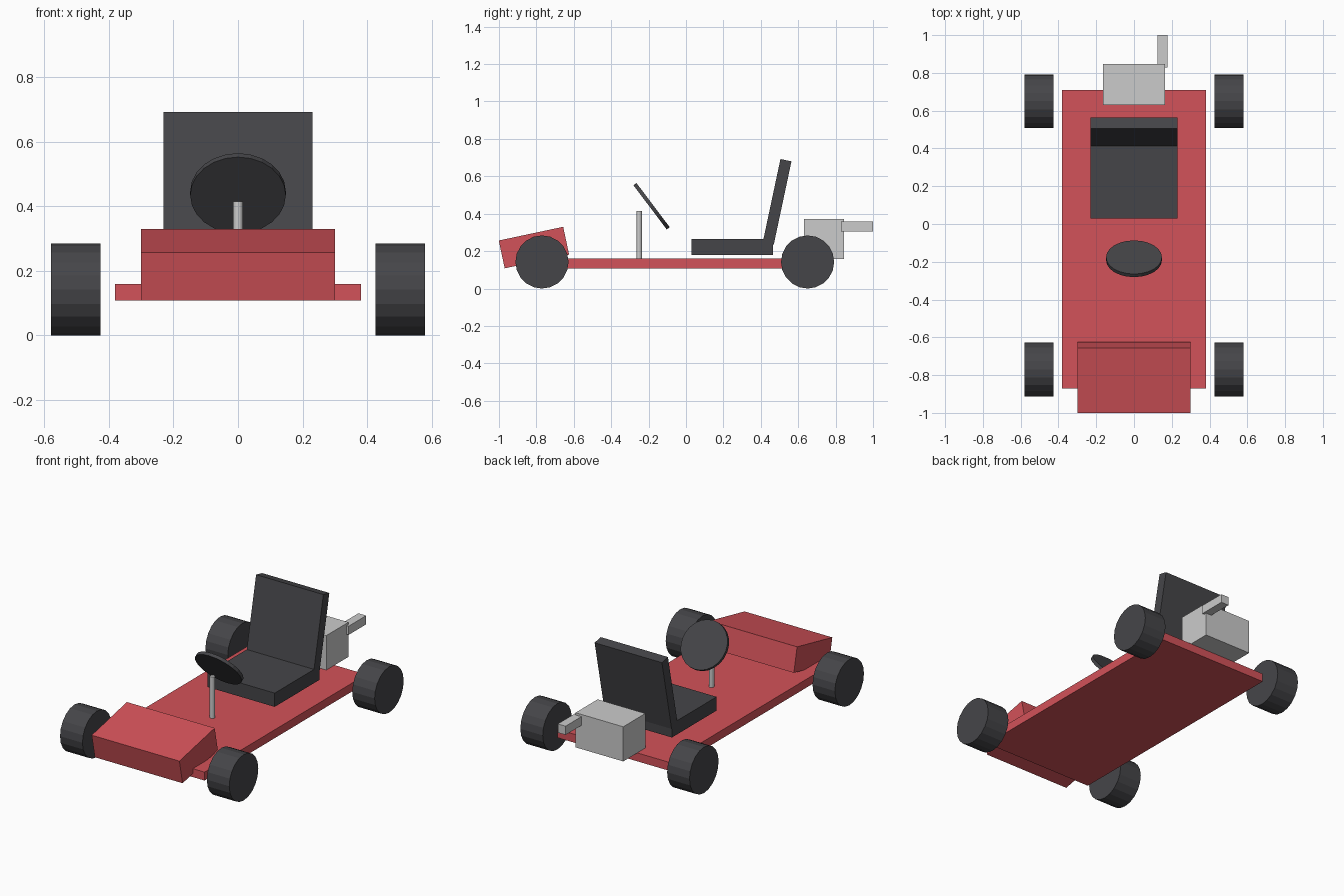
import bpy
from math import radians

if "Cube" in bpy.data.objects:
    bpy.data.objects.remove(bpy.data.objects["Cube"])


def paint(name, rgb):
    mat = bpy.data.materials.new(name)
    mat.diffuse_color = (*rgb, 1)
    mat.use_nodes = True
    mat.node_tree.nodes["Principled BSDF"].inputs["Base Color"].default_value = mat.diffuse_color
    return mat


red = paint("red_paint", (0.65, 0.085, 0.1))
dark = paint("dark_rubber", (0.06, 0.06, 0.066))


def finish(name, mat):
    obj = bpy.context.object
    obj.name = name
    if mat:
        obj.data.materials.append(mat)
    return obj


def box(name, loc, size, mat=None, tilt=0):
    bpy.ops.mesh.primitive_cube_add(size=1, location=loc, rotation=(radians(tilt), 0, 0))
    obj = finish(name, mat)
    obj.scale = size
    return obj


def cylinder(name, loc, radius, depth, sides, mat=None, rot=(0, 0, 0)):
    bpy.ops.mesh.primitive_cylinder_add(
        vertices=sides, radius=radius, depth=depth, location=loc,
        rotation=[radians(a) for a in rot])
    return finish(name, mat)


# Floor pan and tilted nose
box("floor_pan", (0, -0.08, 0.134), (0.76, 1.58, 0.052), red)
box("nose", (0, -0.813, 0.219), (0.6, 0.352, 0.152), red, 12)

# Seat cushion and reclined backrest
box("seat_cushion", (0, 0.248, 0.222), (0.46, 0.436, 0.085), dark)
box("seat_backrest", (0, 0.487, 0.463), (0.46, 0.06, 0.456), dark, -12)

# Steering column and solid steering wheel
cylinder("steering_column", (0, -0.25, 0.285), 0.015, 0.26, 12)
cylinder("steering_wheel", (0, -0.184, 0.44), 0.148, 0.02, 24, dark, (-53, 0, 0))

# Engine block with exhaust on one side
box("engine", (0, 0.738, 0.266), (0.326, 0.216, 0.214))
box("exhaust", (0.15, 0.914, 0.332), (0.053, 0.172, 0.054))

# Four wheels
for end, y in (("front", -0.77), ("rear", 0.65)):
    for side, x in (("left", -0.502), ("right", 0.502)):
        cylinder(f"{end}_{side}_wheel", (x, y, 0.142), 0.142, 0.153, 20, dark, (0, 90, 0))
